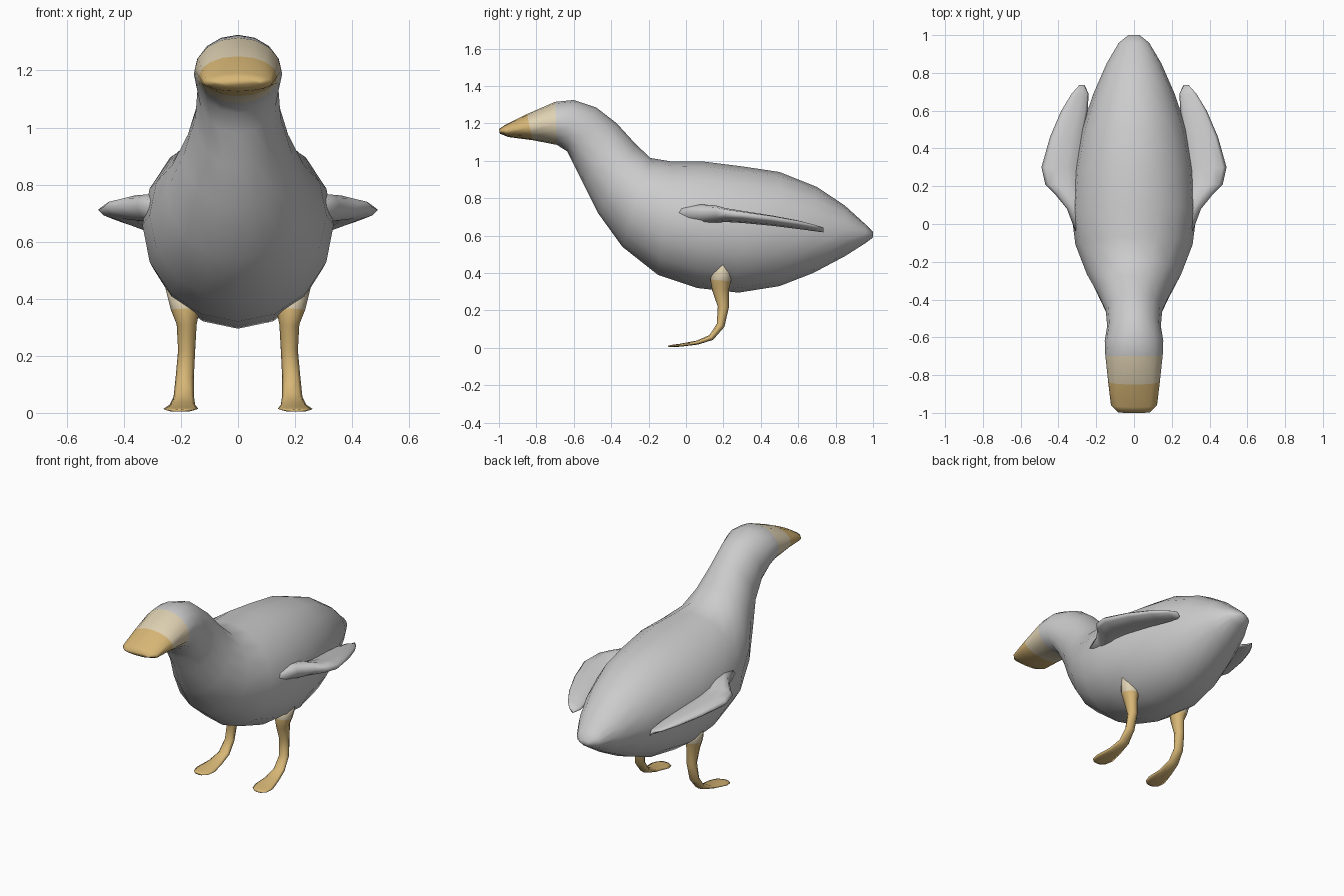
import bpy, bmesh, math
from mathutils import Vector


def paint(name, color):
    m = bpy.data.materials.new(name)
    m.diffuse_color = (*color, 1)
    return m


grey = paint("plumage", (0.8, 0.8, 0.8))
blend = paint("blend", (0.74, 0.64, 0.45))
tan = paint("horn", (0.68, 0.47, 0.18))


def loft(name, rings, sides, mats=(), mirror=False, pick=None):
    """Skin elliptical rings given as (centre, half axis u, half axis v)."""
    bm = bmesh.new()
    loops = []
    for c, u, v in rings:
        angles = [2 * math.pi * i / sides for i in range(sides)]
        loops.append([bm.verts.new(c + u * math.cos(a) + v * math.sin(a)) for a in angles])
    for a, b in zip(loops, loops[1:]):
        for i in range(sides):
            j = (i + 1) % sides
            bm.faces.new((a[i], a[j], b[j], b[i]))
    bm.faces.new(loops[0])
    bm.faces.new(loops[-1][::-1])
    bmesh.ops.recalc_face_normals(bm, faces=bm.faces)
    for f in bm.faces:
        f.smooth = True
        if pick:
            f.material_index = pick(f.calc_center_median())
    me = bpy.data.meshes.new(name)
    bm.to_mesh(me)
    bm.free()
    for m in mats:
        me.materials.append(m)
    ob = bpy.data.objects.new(name, me)
    bpy.context.collection.objects.link(ob)
    if mirror:
        ob.modifiers.new("mirror", 'MIRROR').use_axis[0] = True
    return ob


# Body with neck, head and bill: top y, top z, bottom y, bottom z, half width
body = [
    (-1.0, 1.17, -0.995, 1.145, 0.085), (-0.97, 1.19, -0.95, 1.127, 0.122),
    (-0.85, 1.25, -0.82, 1.11, 0.137), (-0.7, 1.315, -0.69, 1.085, 0.152),
    (-0.6, 1.325, -0.635, 1.05, 0.155), (-0.48, 1.285, -0.60, 0.98, 0.142),
    (-0.37, 1.20, -0.54, 0.86, 0.15), (-0.27, 1.09, -0.47, 0.72, 0.19),
    (-0.19, 1.015, -0.34, 0.54, 0.25), (-0.07, 0.995, -0.15, 0.39, 0.31),
    (0.1, 0.995, 0.06, 0.32, 0.335), (0.3, 0.97, 0.28, 0.295, 0.32),
    (0.5, 0.94, 0.5, 0.33, 0.28), (0.7, 0.86, 0.68, 0.40, 0.215),
    (0.85, 0.76, 0.85, 0.49, 0.145), (0.96, 0.66, 0.96, 0.56, 0.08),
    (1.0, 0.62, 1.0, 0.59, 0.03),
]
rings = []
for ty, tz, by, bz, w in body:
    t, b = Vector((0, ty, tz)), Vector((0, by, bz))
    rings.append(((t + b) / 2, Vector((w, 0, 0)), (t - b) / 2))
loft("body", rings, 16, (grey, blend, tan),
     pick=lambda c: 2 if c.y < -0.85 else 1 if c.y < -0.72 else 0)

# Wings: y, inner x, outer x, z, half thickness
wing = [
    (-0.04, 0.22, 0.31, 0.71, 0.04), (0.08, 0.24, 0.355, 0.715, 0.05),
    (0.16, 0.26, 0.42, 0.715, 0.045), (0.21, 0.28, 0.47, 0.71, 0.035),
    (0.3, 0.285, 0.49, 0.70, 0.03), (0.46, 0.265, 0.445, 0.68, 0.025),
    (0.6, 0.245, 0.385, 0.658, 0.02), (0.69, 0.24, 0.33, 0.64, 0.013),
    (0.735, 0.262, 0.29, 0.63, 0.005),
]
loft("wings", [(Vector(((a + b) / 2, y, z)), Vector(((b - a) / 2, 0, 0.012)),
                Vector((0, 0, t))) for y, a, b, z, t in wing], 10, mirror=True)

# Legs and webbed feet: x, y, z, half width, half depth
leg = [
    (0.2, 0.2, 0.46, 0.06, 0.05), (0.185, 0.185, 0.36, 0.05, 0.055),
    (0.18, 0.185, 0.31, 0.035, 0.045), (0.18, 0.2, 0.22, 0.03, 0.03),
    (0.187, 0.185, 0.12, 0.032, 0.022), (0.19, 0.135, 0.055, 0.036, 0.016),
    (0.195, 0.06, 0.028, 0.045, 0.011), (0.2, -0.03, 0.014, 0.061, 0.008),
    (0.203, -0.075, 0.01, 0.05, 0.006), (0.205, -0.095, 0.008, 0.025, 0.004),
]
path = [Vector(p[:3]) for p in leg]
rings = []
for i, (x, y, z, w, d) in enumerate(leg):
    tangent = path[min(i + 1, len(path) - 1)] - path[max(i - 1, 0)]
    across = Vector((1, 0, 0))
    rings.append((path[i], across * w, tangent.cross(across).normalized() * d))
loft("legs", rings, 8, (tan, blend), mirror=True, pick=lambda c: 1 if c.z > 0.36 else 0)
